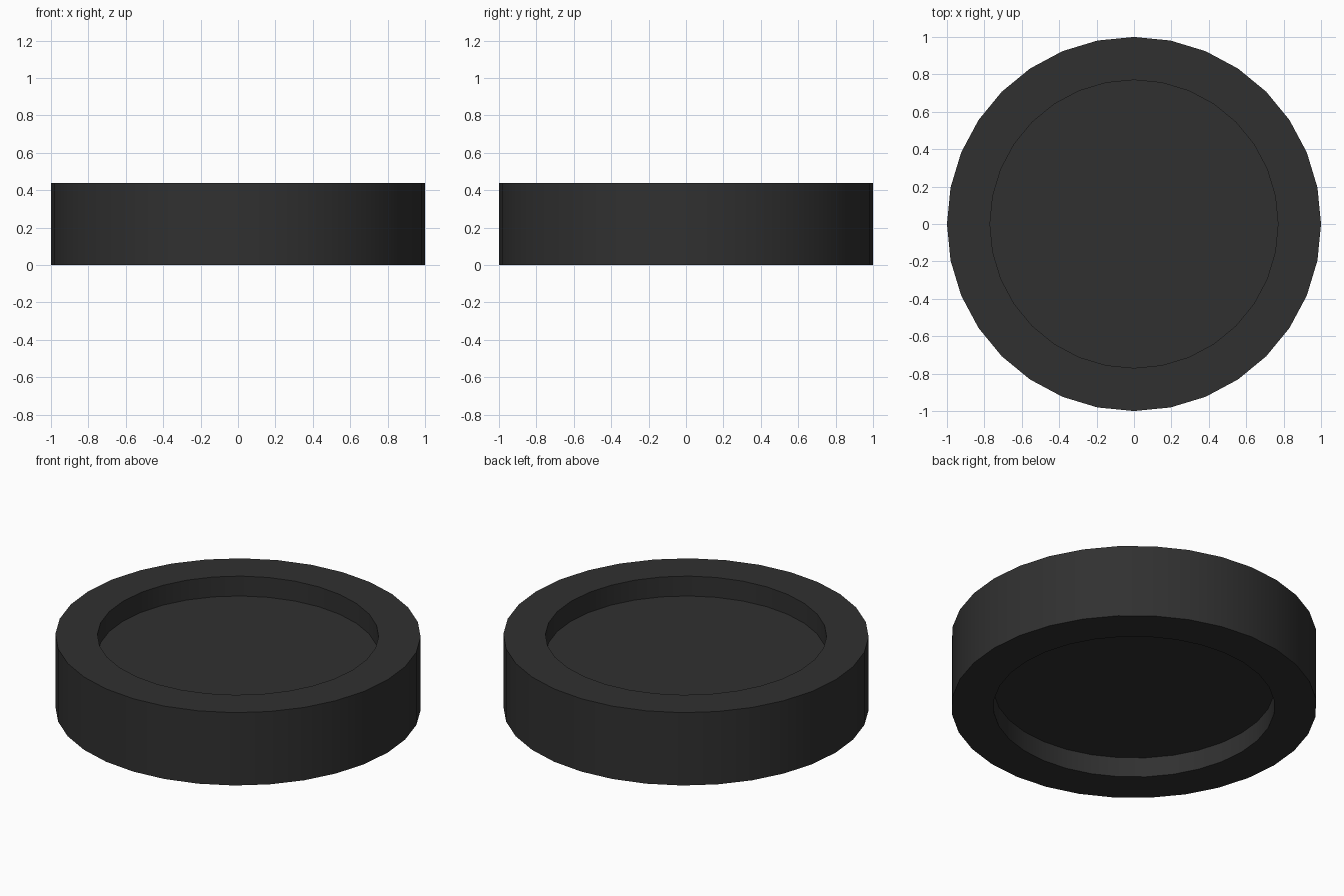
import bpy, bmesh, math

if "Cube" in bpy.data.objects:
    bpy.data.objects.remove(bpy.data.objects["Cube"])

SIDES, RADIUS, INNER, HEIGHT, DEPTH = 32, 1.0, 0.77, 0.44, 0.12

# Closed half profile (radius, height), from bottom recess centre to top recess centre
profile = [(INNER, DEPTH), (INNER, 0), (RADIUS, 0),
           (RADIUS, HEIGHT), (INNER, HEIGHT), (INNER, HEIGHT - DEPTH)]

bm = bmesh.new()
rings = []
for r, z in profile:
    rings.append([bm.verts.new((r * math.cos(math.tau * i / SIDES),
                                r * math.sin(math.tau * i / SIDES), z))
                  for i in range(SIDES)])

# Walls and rims
for a, b in zip(rings, rings[1:]):
    for i in range(SIDES):
        j = (i + 1) % SIDES
        bm.faces.new((a[i], a[j], b[j], b[i]))

# Recess floors
bm.faces.new(rings[0][::-1])
bm.faces.new(rings[-1])
bmesh.ops.recalc_face_normals(bm, faces=bm.faces)

mesh = bpy.data.meshes.new("recessed_disc")
bm.to_mesh(mesh)
bm.free()
disc = bpy.data.objects.new("recessed_disc", mesh)
bpy.context.collection.objects.link(disc)

# Dark rubber colour
mat = bpy.data.materials.new("dark_grey")
mat.diffuse_color = (0.03, 0.03, 0.03, 1)
mat.use_nodes = True
mat.node_tree.nodes["Principled BSDF"].inputs["Base Color"].default_value = mat.diffuse_color
mesh.materials.append(mat)

# Smooth walls with sharp rims
bpy.context.view_layer.objects.active = disc
disc.select_set(True)
bpy.ops.object.shade_smooth_by_angle(angle=math.radians(30))
